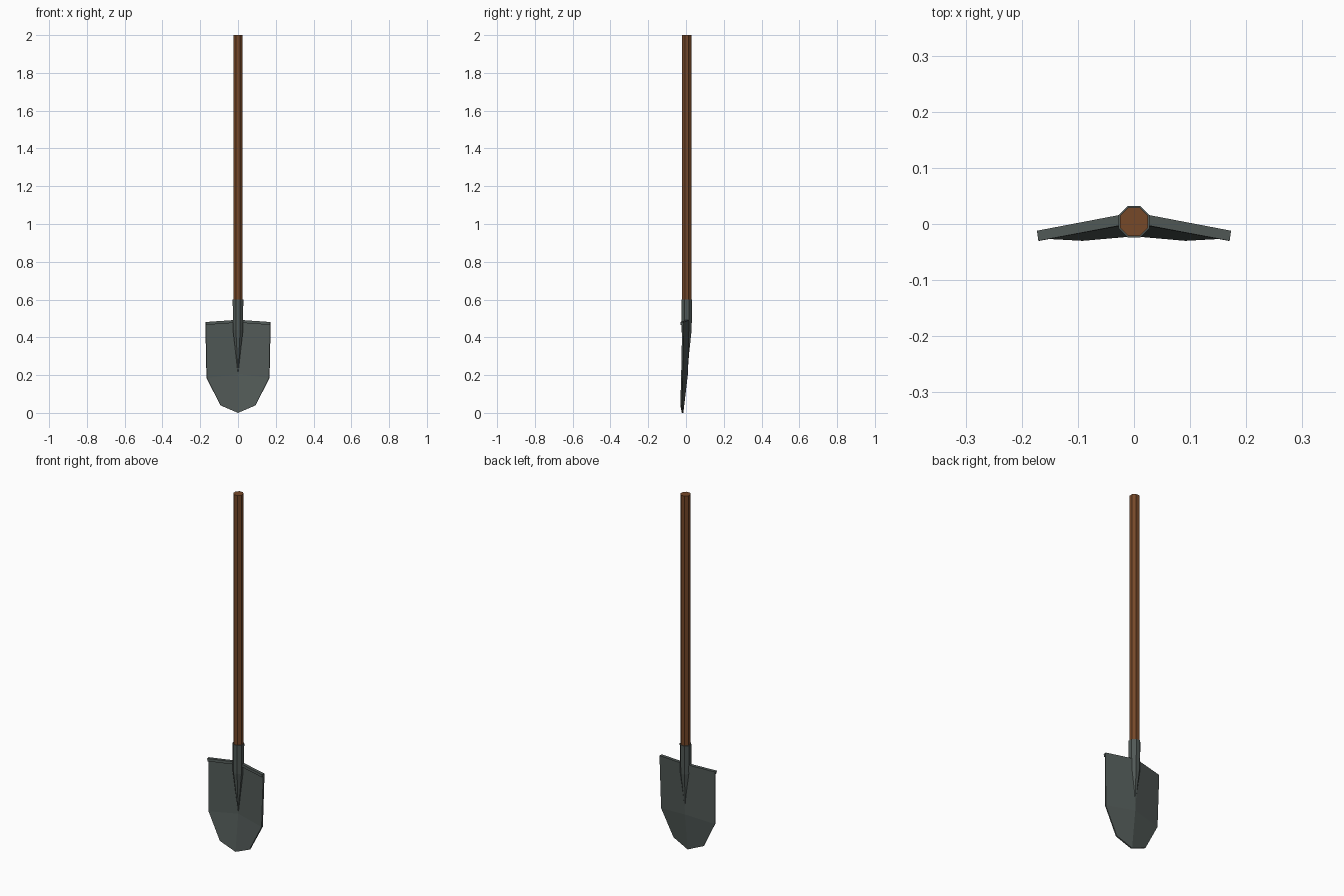
import bpy, bmesh, math

if "Cube" in bpy.data.objects:
    bpy.data.objects.remove(bpy.data.objects["Cube"])


def material(name, rgb):
    m = bpy.data.materials.new(name)
    m.diffuse_color = (*rgb, 1)
    m.use_nodes = True
    m.node_tree.nodes["Principled BSDF"].inputs["Base Color"].default_value = m.diffuse_color
    return m


wood = material("brown wood", (0.18, 0.065, 0.022))
steel = material("dark grey steel", (0.082, 0.1, 0.094))


def finish(name, bm, mat):
    bmesh.ops.recalc_face_normals(bm, faces=bm.faces)
    me = bpy.data.meshes.new(name)
    bm.to_mesh(me)
    bm.free()
    me.materials.append(mat)
    ob = bpy.data.objects.new(name, me)
    bpy.context.collection.objects.link(ob)
    return ob


def loft(name, rings, mat):
    """Octagonal rings given as (centre y, z, flat-to-centre x, flat-to-centre y)."""
    bm = bmesh.new()
    loops = []
    for cy, z, rx, ry in rings:
        k = 1 / math.cos(math.pi / 8)
        angles = [math.pi / 8 + i * math.pi / 4 for i in range(8)]
        loops.append([bm.verts.new((rx * k * math.cos(a), cy + ry * k * math.sin(a), z))
                      for a in angles])
    for a, b in zip(loops, loops[1:]):
        for i in range(8):
            j = (i + 1) % 8
            bm.faces.new((a[i], a[j], b[j], b[i]))
    bm.faces.new(loops[0])
    bm.faces.new(loops[-1])
    return finish(name, bm, mat)


def slab(name, rows, mat):
    """Rows of three (left, fold, right) mirrored points, extruded along a per-row offset."""
    bm = bmesh.new()
    sheet = []
    for (fy, fz), (ex, ey, ez), offset in rows:
        pts = [(-ex, ey, ez), (0, fy, fz), (ex, ey, ez)]
        sheet.append(([bm.verts.new(p) for p in pts],
                      [bm.verts.new((p[0] * 0.985, p[1] - offset, p[2])) for p in pts]))
    for (b0, f0), (b1, f1) in zip(sheet, sheet[1:]):
        for i in (0, 1):
            bm.faces.new((b0[i], b0[i + 1], b1[i + 1], b1[i]))
            bm.faces.new((f0[i], f0[i + 1], f1[i + 1], f1[i]))
        for i in (0, 2):
            bm.faces.new((b0[i], b1[i], f1[i], f0[i]))
    for b, f in (sheet[0], sheet[-1]):
        for i in (0, 1):
            bm.faces.new((b[i], b[i + 1], f[i + 1], f[i]))
    return finish(name, bm, mat)


# Wooden shaft
loft("handle", [(0.004, 0.45, 0.025, 0.025), (0.004, 2.0, 0.025, 0.025)], wood)

# Steel socket tapering to a point on the blade
loft("socket", [(0.004, 0.6, 0.028, 0.028), (0.003, 0.44, 0.027, 0.027),
                (0.003, 0.32, 0.013, 0.014), (0.005, 0.22, 0.002, 0.004)], steel)

# Blade folded along its middle, curving forward toward the tip
slab("blade", [((0.021, 0.492), (0.173, -0.012, 0.48), 0.008),
               ((0.010, 0.205), (0.167, -0.018, 0.185), 0.008),
               ((-0.014, 0.0), (0.093, -0.022, 0.04), 0.008)], steel)

# Foot rest lip along the top of the blade
slab("foot_rest", [((0.020, 0.493), (0.173, -0.012, 0.481), 0.018),
                   ((0.019, 0.478), (0.171, -0.012, 0.466), 0.018)], steel)
